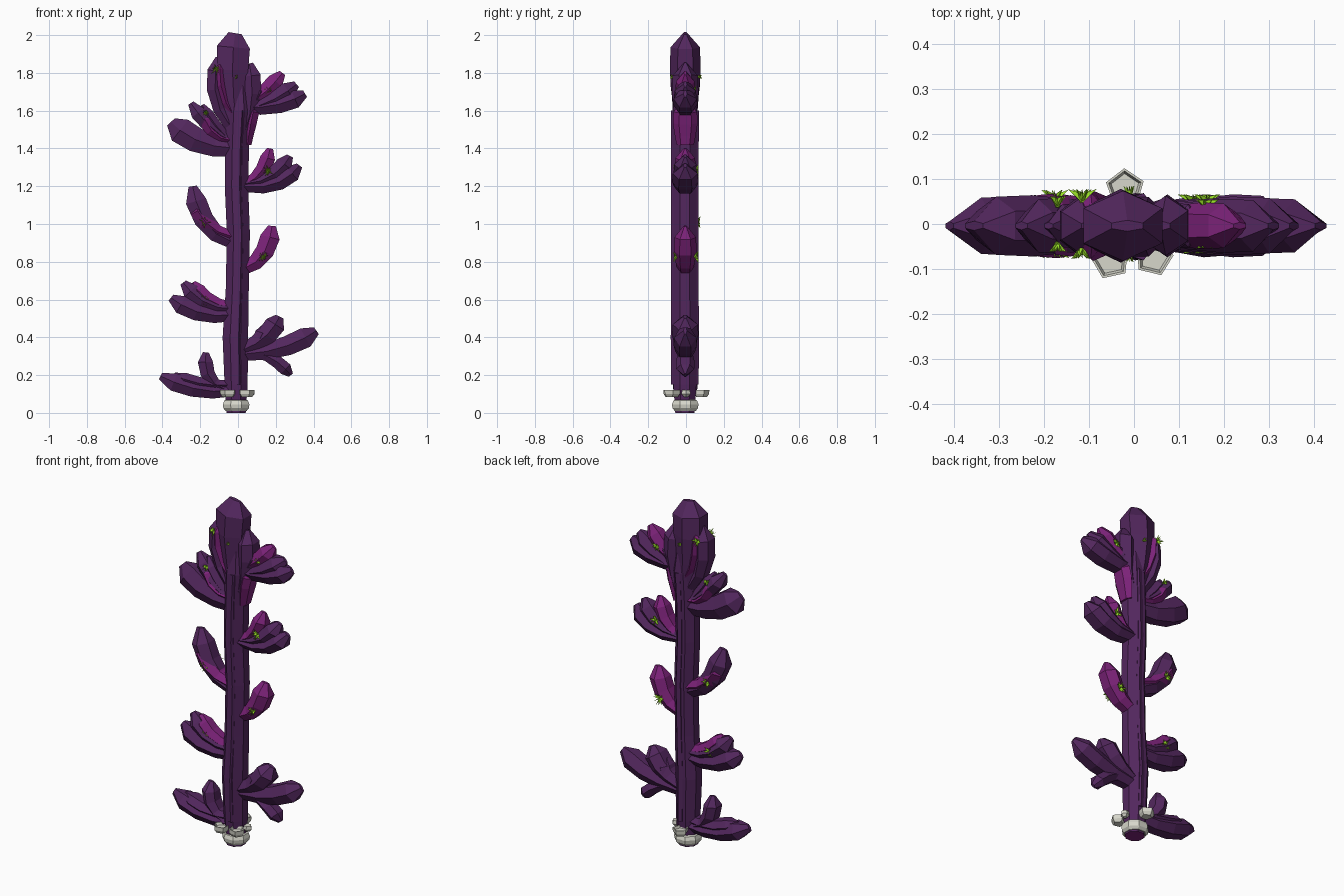
import bpy
import bmesh
import math
import random
from mathutils import Vector

random.seed(4)
cube = bpy.data.objects.get("Cube")
if cube:
    bpy.data.objects.remove(cube, do_unlink=True)


def make_material(name, red, green, blue):
    mat = bpy.data.materials.new(name)
    mat.use_nodes = True
    colour = (red, green, blue, 1)
    mat.diffuse_color = colour
    mat.node_tree.nodes["Principled BSDF"].inputs["Base Color"].default_value = colour
    return mat


DARK = make_material("dark purple", 0.085, 0.02, 0.11)
MAGENTA = make_material("magenta", 0.2, 0.016, 0.19)
GREEN = make_material("lime green", 0.32, 0.75, 0.02)
GREY = make_material("pale grey", 0.68, 0.68, 0.6)


def finish(bm, name, *materials):
    bmesh.ops.recalc_face_normals(bm, faces=bm.faces[:])
    mesh = bpy.data.meshes.new(name)
    bm.to_mesh(mesh)
    bm.free()
    for mat in materials:
        mesh.materials.append(mat)
    obj = bpy.data.objects.new(name, mesh)
    bpy.context.collection.objects.link(obj)
    return obj


def skin(bm, rings):
    """Join successive rings of points into a closed faceted body."""
    loops = [[bm.verts.new(p) for p in ring] for ring in rings]
    count = len(loops[0])
    for low, high in zip(loops, loops[1:]):
        for k in range(count):
            n = (k + 1) % count
            bm.faces.new((low[k], low[n], high[n], high[k]))
    bm.faces.new(loops[0][::-1])
    bm.faces.new(loops[-1])


def circle(cx, cy, z, radius, sides, turn=0):
    angles = [math.tau * k / sides + turn for k in range(sides)]
    return [(cx + radius * math.cos(a), cy + radius * math.sin(a), z) for a in angles]


# Petal: a six-sided body swept along a bend in the xz plane, ridged front and back
TAPER = ((0, 0.65, 0.7), (0.3, 0.8, 0.85), (0.58, 0.95, 1), (0.83, 1, 0.95), (1, 0.4, 0.15))


def petal(name, mat, start, bend, tip, width, depth):
    a, b, c = Vector(start), Vector(bend), Vector(tip)
    rings = []
    for t, w, d in TAPER:
        centre = a * (1 - t) ** 2 + b * 2 * t * (1 - t) + c * t * t
        along = ((b - a) * (1 - t) + (c - b) * t).normalized()
        side = Vector((-along.y, along.x)) * width * w
        ring = []
        for k in range(6):
            angle = math.tau * k / 6 + math.pi / 6
            p = centre + side * math.cos(angle) * 1.15
            ring.append((p.x, depth * d * math.sin(angle) - 0.004, p.y))
        rings.append(ring)
    bm = bmesh.new()
    skin(bm, rings)
    return finish(bm, name, mat)


def flower(name, *petals):
    for number, (mat, *shape) in enumerate(petals, 1):
        petal(f"{name}_petal_{number}", mat, *shape)


# Stamens: little bursts of needles that show on the front and the back
def stamens(name, x, z, size, depth):
    bm = bmesh.new()
    for face in (-1, 1):
        base = Vector((x, face * depth * 0.6, z))
        for k in range(11):
            angle = math.tau * k / 11 + random.uniform(-0.2, 0.2)
            reach = size * random.uniform(0.5, 1)
            tip = Vector((x + reach * math.cos(angle), face * depth, z + reach * math.sin(angle)))
            across = Vector((-math.sin(angle), 0, math.cos(angle))) * 0.005
            corners = [base + across, base - across, base + Vector((0, face * 0.02, 0)), tip]
            v = [bm.verts.new(p) for p in corners]
            for i, j, m in ((0, 1, 2), (0, 1, 3), (1, 2, 3), (2, 0, 3)):
                bm.faces.new((v[i], v[j], v[m]))
    finish(bm, name, GREEN)


# Stem: slightly wandering eight-sided stalk with a magenta cut end
bm = bmesh.new()
stalk = ((0, -0.01, 0.055), (0.15, -0.01, 0.066), (0.4, -0.014, 0.073), (0.65, -0.004, 0.066),
         (0.95, 0.002, 0.066), (1.2, -0.008, 0.067), (1.42, -0.004, 0.068), (1.6, 0.005, 0.072),
         (1.75, 0.005, 0.05))
skin(bm, [circle(x, -0.006, z, r, 8, math.pi / 8) for z, x, r in stalk])
bm.normal_update()
for f in bm.faces:
    if f.normal.z < -0.9:
        f.material_index = 1
finish(bm, "stem", DARK, MAGENTA)

# Stem ribs: shallow raised ridges along the front and back
for name, y in (("front_rib", -0.06), ("back_rib", 0.048)):
    bm = bmesh.new()
    skin(bm, [circle(x + 0.01, y, z, r * 0.3, 5) for z, x, r in stalk[1:-1]])
    finish(bm, name, DARK)

# Crown at the top of the stem
flower("crown",
       (DARK, (0, 1.48), (-0.05, 1.8), (-0.015, 2.01), 0.088, 0.082),
       (DARK, (-0.03, 1.5), (-0.17, 1.67), (-0.1, 1.88), 0.045, 0.066),
       (MAGENTA, (-0.01, 1.55), (-0.12, 1.7), (-0.09, 1.88), 0.034, 0.078),
       (DARK, (0.03, 1.46), (0.1, 1.66), (0.06, 1.85), 0.05, 0.07),
       (MAGENTA, (0.05, 1.42), (0.06, 1.5), (0.09, 1.64), 0.032, 0.066))

# Flowers up the left side
flower("left_top_flower",
       (DARK, (0, 1.62), (0.2, 1.6), (0.355, 1.69), 0.05, 0.065),
       (DARK, (0.01, 1.6), (0.18, 1.63), (0.31, 1.74), 0.048, 0.06),
       (DARK, (0.03, 1.6), (0.11, 1.64), (0.13, 1.73), 0.03, 0.05),
       (MAGENTA, (0.03, 1.63), (0.13, 1.66), (0.235, 1.8), 0.045, 0.052))
flower("left_upper_flower",
       (DARK, (0.02, 1.2), (0.22, 1.17), (0.325, 1.31), 0.045, 0.07),
       (DARK, (0.02, 1.21), (0.2, 1.22), (0.275, 1.36), 0.045, 0.062),
       (MAGENTA, (0.03, 1.21), (0.14, 1.24), (0.17, 1.4), 0.04, 0.055))
flower("left_middle_flower",
       (MAGENTA, (0.02, 0.76), (0.16, 0.8), (0.18, 0.99), 0.052, 0.06))
flower("left_lower_leaf",
       (DARK, (0.02, 0.31), (0.25, 0.32), (0.415, 0.435), 0.055, 0.062),
       (DARK, (0.02, 0.33), (0.16, 0.38), (0.22, 0.51), 0.055, 0.07),
       (DARK, (0.03, 0.35), (0.12, 0.34), (0.14, 0.46), 0.04, 0.06),
       (DARK, (0.09, 0.32), (0.2, 0.3), (0.28, 0.2), 0.035, 0.05))

# Flowers up the right side
flower("right_top_flower",
       (DARK, (0, 1.4), (-0.22, 1.4), (-0.355, 1.54), 0.07, 0.068),
       (DARK, (-0.02, 1.43), (-0.14, 1.48), (-0.25, 1.64), 0.04, 0.062),
       (DARK, (-0.02, 1.43), (-0.1, 1.48), (-0.19, 1.63), 0.03, 0.05),
       (MAGENTA, (-0.02, 1.44), (-0.15, 1.44), (-0.19, 1.6), 0.036, 0.068))
flower("right_middle_flower",
       (DARK, (-0.02, 0.9), (-0.2, 0.95), (-0.24, 1.2), 0.055, 0.065),
       (MAGENTA, (-0.02, 0.93), (-0.18, 0.96), (-0.235, 1.12), 0.042, 0.072))
flower("right_lower_flower",
       (DARK, (-0.01, 0.52), (-0.2, 0.49), (-0.355, 0.61), 0.05, 0.068),
       (DARK, (-0.01, 0.55), (-0.18, 0.54), (-0.29, 0.69), 0.045, 0.062),
       (MAGENTA, (-0.01, 0.56), (-0.17, 0.56), (-0.24, 0.69), 0.04, 0.05))
flower("right_base_leaf",
       (DARK, (-0.02, 0.12), (-0.2, 0.09), (-0.41, 0.195), 0.048, 0.066),
       (DARK, (-0.03, 0.15), (-0.18, 0.13), (-0.34, 0.2), 0.035, 0.058),
       (DARK, (-0.06, 0.12), (-0.19, 0.16), (-0.17, 0.32), 0.04, 0.06))

for name, x, z, size, depth in (
        ("crown_stamens", -0.115, 1.82, 0.035, 0.078),
        ("crown_side_stamens", -0.01, 1.78, 0.014, 0.085),
        ("left_top_stamens", 0.16, 1.71, 0.032, 0.054),
        ("right_top_stamens", -0.17, 1.59, 0.022, 0.062),
        ("left_upper_stamens", 0.16, 1.28, 0.04, 0.066),
        ("right_middle_stamens", -0.175, 1.01, 0.034, 0.076),
        ("left_middle_stamens", 0.135, 0.83, 0.04, 0.066),
        ("right_lower_stamens", -0.18, 0.6, 0.034, 0.056)):
    stamens(name, x, z, size, depth)

# Collar around the foot of the stem
bm = bmesh.new()
collar = ((0.01, 0.06), (0.025, 0.073), (0.045, 0.076), (0.065, 0.068), (0.075, 0.05))
skin(bm, [circle(-0.01, -0.004, z, r, 8, math.pi / 8) for z, r in collar])
finish(bm, "collar", GREY)

# Curled collar petals: shallow five-sided cups
for name, x, y, turn in (("back_cup", -0.02, 0.08, 1.6), ("front_right_cup", -0.052, -0.08, 4.3),
                         ("front_left_cup", 0.044, -0.073, 5.1)):
    bm = bmesh.new()
    cup = ((0.083, 0.03), (0.1, 0.042), (0.122, 0.044), (0.122, 0.038), (0.108, 0.032))
    skin(bm, [circle(x, y, z, r, 5, turn) for z, r in cup])
    finish(bm, name, GREY)

# Small grey tabs closing the ring at each side
for name, x in (("left_tab", 0.062), ("right_tab", -0.075)):
    bm = bmesh.new()
    skin(bm, [circle(x, 0, z, r, 5) for z, r in ((0.085, 0.012), (0.1, 0.026), (0.12, 0.022))])
    finish(bm, name, GREY)
